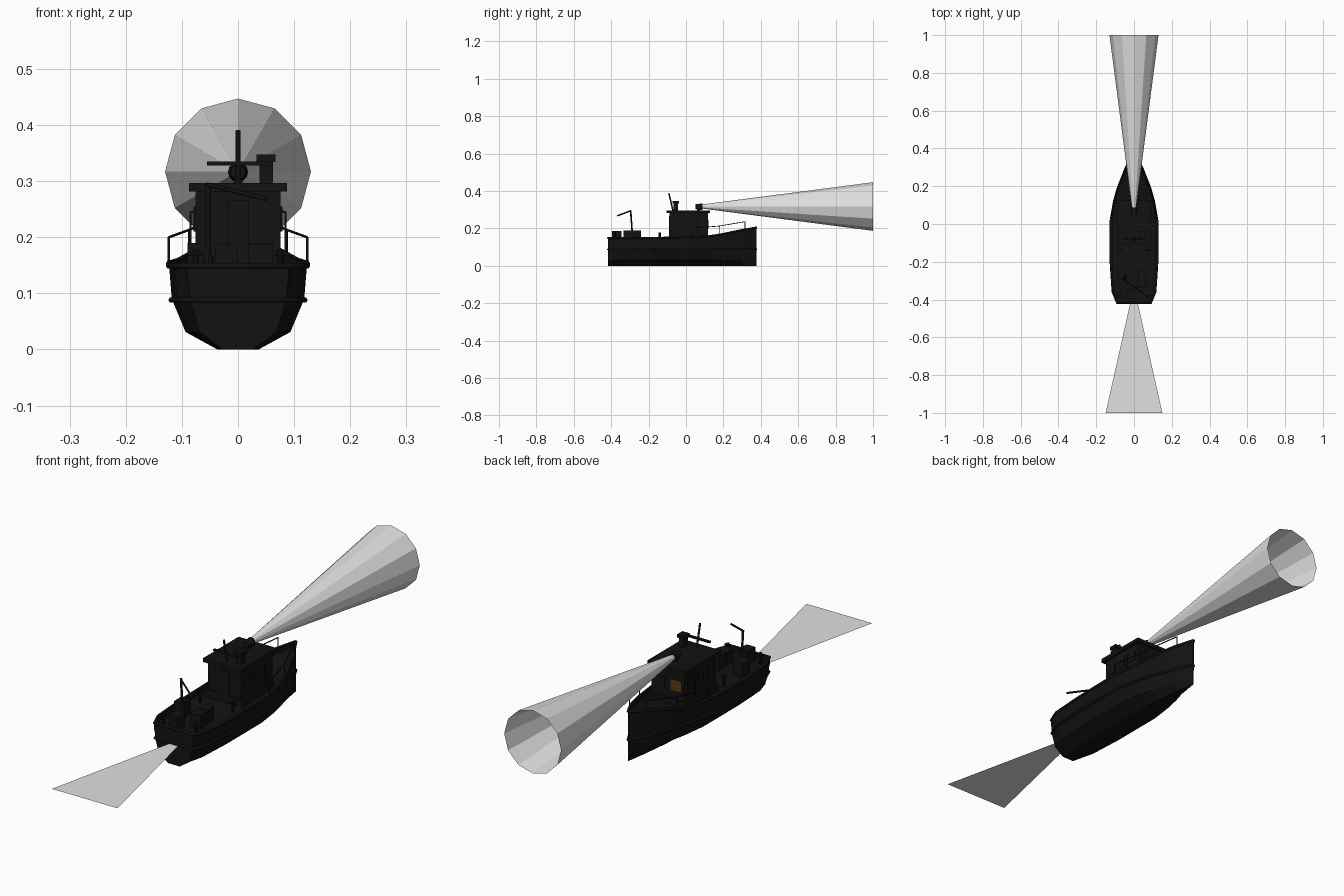
import bpy, bmesh
from math import radians
from mathutils import Matrix, Vector

cube = bpy.data.objects.get("Cube")
if cube:
    bpy.data.objects.remove(cube, do_unlink=True)


def material(name, rgb):
    m = bpy.data.materials.new(name)
    m.use_nodes = True
    m.diffuse_color = (*rgb, 1)
    m.node_tree.nodes["Principled BSDF"].inputs["Base Color"].default_value = (*rgb, 1)
    return m


BLACK = material("boat black", (.006, .006, .006))
LIGHT = material("pale light", (.75, .75, .75))
AMBER = material("amber window", (.1, .04, .006))


def finish(name, bm, mat, normals=True):
    if normals:
        bmesh.ops.recalc_face_normals(bm, faces=bm.faces)
    me = bpy.data.meshes.new(name)
    bm.to_mesh(me)
    bm.free()
    me.materials.append(mat)
    ob = bpy.data.objects.new(name, me)
    bpy.context.collection.objects.link(ob)
    return ob


def box(name, x, y, z, mat=BLACK):
    """Box from (min, max) ranges."""
    bm = bmesh.new()
    bmesh.ops.create_cube(bm, size=1)
    for v in bm.verts:
        v.co = [r[0] if c < 0 else r[1] for c, r in zip(v.co, (x, y, z))]
    return finish(name, bm, mat)


def cone(name, start, end, r1, r2, sides=10, caps=True, mat=BLACK):
    a, b = Vector(start), Vector(end)
    bm = bmesh.new()
    turn = (b - a).to_track_quat('Z', 'Y').to_matrix().to_4x4()
    bmesh.ops.create_cone(bm, cap_ends=caps, segments=sides, radius1=r1, radius2=r2,
                          depth=(b - a).length,
                          matrix=Matrix.Translation((a + b) / 2) @ turn)
    return finish(name, bm, mat)


def tube(name, points, r, cyclic=False):
    cu = bpy.data.curves.new(name, 'CURVE')
    cu.dimensions = '3D'
    cu.bevel_depth = r
    cu.bevel_resolution = 1
    cu.use_fill_caps = not cyclic
    sp = cu.splines.new('POLY')
    sp.points.add(len(points) - 1)
    for p, co in zip(sp.points, points):
        p.co = (*co, 1)
    sp.use_cyclic_u = cyclic
    cu.materials.append(BLACK)
    ob = bpy.data.objects.new(name, cu)
    bpy.context.collection.objects.link(ob)
    bpy.ops.object.select_all(action='DESELECT')
    ob.select_set(True)
    bpy.context.view_layer.objects.active = ob
    bpy.ops.object.convert(target='MESH')


# Hull: lofted chined sections, each station is (y, half width, sheer height)
stations = [(-.418, .09, .152), (-.36, .113, .152), (-.21, .123, .152), (.02, .123, .156),
            (.12, .106, .161), (.19, .086, .172), (.3, .043, .195), (.376, .002, .208)]
bm = bmesh.new()
rings = []
for y, w, top in stations:
    inner = max(w - .008, w * .3)
    half = [(inner, top - .02), (inner, top), (w, top), (w * .96, .09), (w * .76, .031), (w * .3, 0)]
    loop = half + [(-x, z) for x, z in reversed(half)]
    rings.append([bm.verts.new((x, y, z)) for x, z in loop])
for a, b in zip(rings, rings[1:]):
    for i in range(len(a)):
        j = (i + 1) % len(a)
        bm.faces.new((a[i], a[j], b[j], b[i]))
bm.faces.new(rings[0])
bm.faces.new(rings[-1])
finish("hull", bm, BLACK)
box("transom_bulwark", (-.09, .09), (-.418, -.41), (.12, .152))

# Rubbing strakes running round the hull
for name, grow, height in (("upper_rub_rail", 1, None), ("lower_rub_rail", .965, .088)):
    side = [(w * grow, y, height or top - .003) for y, w, top in stations]
    tube(name, side + [(-x, y, z) for x, y, z in reversed(side)], .0055, True)

# Wheelhouse and roof
box("wheelhouse", (-.076, .076), (-.088, .117), (.13, .287))
box("wheelhouse_base", (-.084, .084), (-.092, .121), (.13, .165))
box("roof", (-.087, .087), (-.103, .128), (.281, .297))
box("wheelhouse_door", (-.02, .02), (-.092, -.087), (.165, .265))
box("lit_window", (-.064, -.014), (.115, .12), (.2, .245), AMBER)
box("dark_window", (.014, .064), (.115, .12), (.2, .245))
for s, label in ((1, "left"), (-1, "right")):
    for n, y in enumerate((-.05, .015, .08)):
        xs = sorted((s * .075, s * .079))
        box(f"{label}_side_window_{n}", xs, (y - .02, y + .02), (.21, .255))
    # Cabin handrail
    tube(f"{label}_cabin_grab_rail", [(s * .076, .06, .165), (s * .085, .06, .17),
                                     (s * .085, .06, .244), (s * .076, .06, .247)], .0025)
    # Bow railing with posts
    rail = [(s * .123, .03, .2), (s * .087, .18, .213), (s * .037, .315, .236)]
    tube(f"{label}_bow_rail", rail, .0022)
    for n, (x, y, z) in enumerate(rail):
        tube(f"{label}_rail_post_{n}", [(x, y, z), (x, y, .15 + max(0, y - .1) * .2)], .0022)
    # Mooring bollards
    for n, y in enumerate((-.38, -.14)):
        cone(f"{label}_bollard_{n}", (s * .075, y, .13), (s * .075, y, .178), .006, .006)
        tube(f"{label}_bollard_bar_{n}", [(s * .075 - .013, y, .17), (s * .075 + .013, y, .17)], .004)

# Searchlight, mast, radar bar and vent on the roof
cone("searchlight", (0, .05, .316), (0, .088, .316), .013, .018, 12)
box("searchlight_stand", (-.008, .008), (.06, .075), (.295, .31))
tube("mast", [(0, -.07, .295), (0, -.092, .39)], .0045)
box("radar_bar", (-.055, .055), (-.084, -.074), (.328, .335))
box("roof_vent", (.038, .062), (-.067, -.042), (.295, .338))
box("vent_cap", (.033, .067), (-.072, -.037), (.334, .347))

# Stern crane
tube("crane_post", [(-.053, -.284, .13), (-.053, -.296, .296)], .005)
tube("crane_arm", [(-.055, -.296, .294), (.05, -.366, .268)], .004)
cone("crane_foot", (-.053, -.284, .13), (-.053, -.284, .165), .013, .01)

# Deck cargo
for n, (x, y, wx, wy, top) in enumerate(((-.07, -.265, .04, .05, .19), (.04, -.312, .045, .046, .188),
                                         (-.02, -.37, .04, .05, .187), (.04, -.265, .04, .045, .19))):
    box(f"crate_{n}", (x - wx / 2, x + wx / 2), (y - wy / 2, y + wy / 2), (.13, top))

# Searchlight beam: open twelve-sided cone
cone("searchlight_beam", (0, .086, .317), (0, 1, .317), .011, .13, 12, False, LIGHT)

# Wake: flat wedge trailing the stern
bm = bmesh.new()
outline = [(-.15, -1), (.15, -1), (.018, -.41), (-.018, -.41)]
bm.faces.new([bm.verts.new((x, y, .083)) for x, y in outline])
finish("wake", bm, LIGHT, False)
